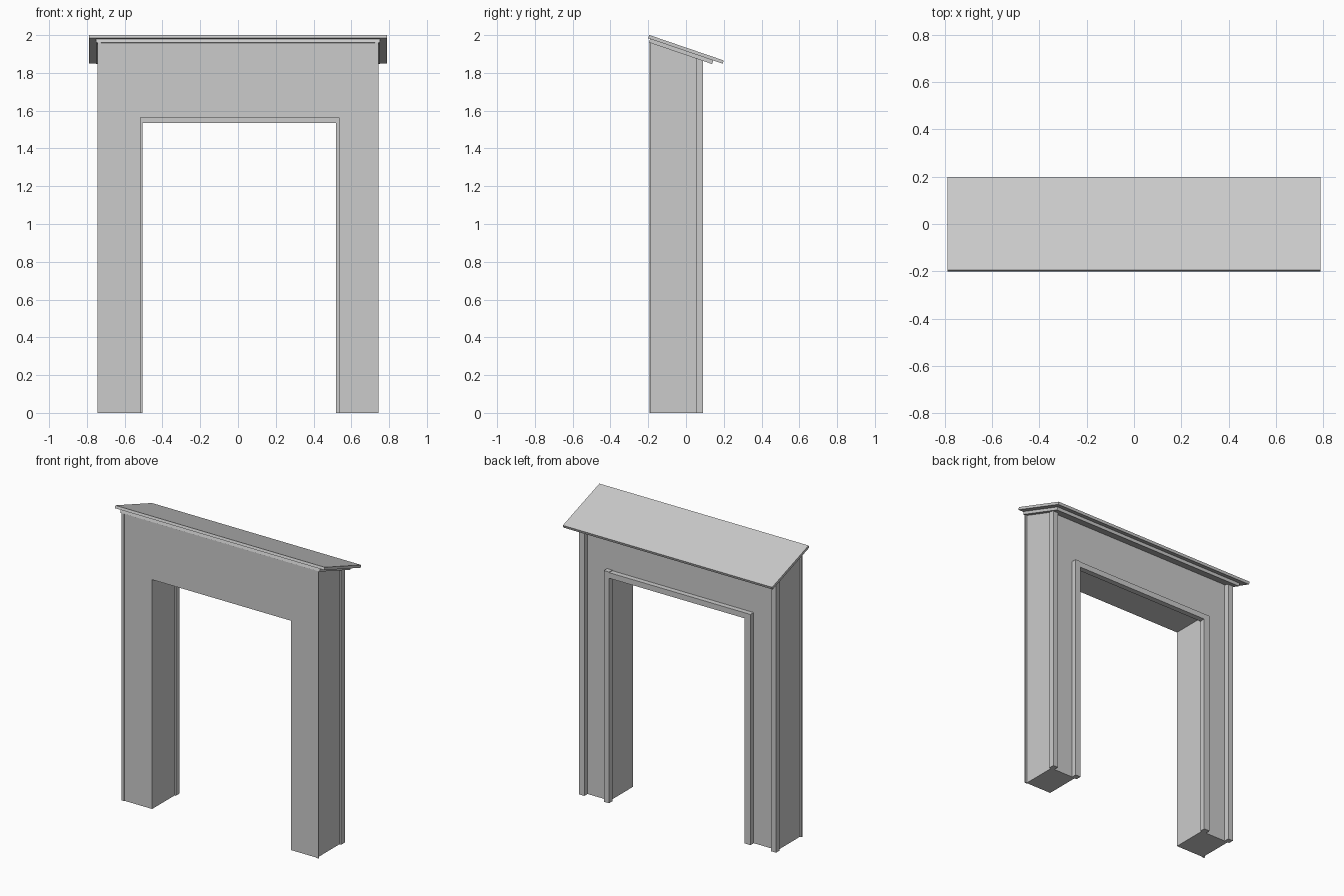
import bpy
import bmesh

cube = bpy.data.objects.get("Cube")
if cube:
    bpy.data.objects.remove(cube, do_unlink=True)

# Single painted grey for every part
grey = bpy.data.materials.new("plain grey")
grey.use_nodes = True
color = (0.6, 0.6, 0.6, 1)
grey.diffuse_color = color
grey.node_tree.nodes["Principled BSDF"].inputs["Base Color"].default_value = color

SLOPE = 0.342        # roof fall towards the back
WALL_TOP = 1.894     # height of the roof underside at y = 0


def roof_z(y):
    return WALL_TOP - SLOPE * y


def extrude(name, profile, axis, start, end, follow_roof=False):
    """Extrude a closed profile along x (points are y, z) or y (points are x, z)."""
    bm = bmesh.new()

    def ring(d):
        return [bm.verts.new((d, a, z) if axis == "x" else (a, d, z)) for a, z in profile]

    first, last = ring(start), ring(end)
    bm.faces.new(first)
    bm.faces.new(last[::-1])
    for i in range(len(first)):
        j = (i + 1) % len(first)
        bm.faces.new((first[j], first[i], last[i], last[j]))
    if follow_roof:
        for v in bm.verts:
            if v.co.z > 1.8:
                v.co.z = roof_z(v.co.y)
    bmesh.ops.recalc_face_normals(bm, faces=bm.faces[:])
    mesh = bpy.data.meshes.new(name)
    bm.to_mesh(mesh)
    bm.free()
    mesh.materials.append(grey)
    obj = bpy.data.objects.new(name, mesh)
    bpy.context.collection.objects.link(obj)
    return obj


def board(name, x0, x1, y0, y1, z0, z1, follow_roof=False):
    return extrude(name, [(x0, z0), (x1, z0), (x1, z1), (x0, z1)], "y", y0, y1, follow_roof)


# Wall with a doorway, its top cut to the roof slope
extrude("wall_frame", [(-0.73, 0), (-0.515, 0), (-0.515, 1.565), (0.535, 1.565),
                       (0.535, 0), (0.73, 0), (0.73, 1.9), (-0.73, 1.9)],
        "y", -0.19, 0.055, True)

# Corner boards, thin at the front and deep at the back
for side, s in (("left", 1), ("right", -1)):
    board(side + "_front_corner_strip", s * 0.725, s * 0.743, -0.194, -0.186, 0, 1.9, True)
    board(side + "_back_corner_board", s * 0.705, s * 0.743, 0.052, 0.09, 0, 1.9, True)

# Trim around the back of the doorway
board("left_door_trim", 0.518, 0.558, 0.052, 0.09, 0, 1.578)
board("right_door_trim", -0.55, -0.506, 0.052, 0.09, 0, 1.536)
board("top_door_trim", -0.55, 0.518, 0.052, 0.09, 1.536, 1.574)


# Sloping roof layers with square-cut ends
def roof_layer(name, half_width, front, back, lift, thick):
    low = [(y, roof_z(y) + lift) for y in (front, back)]
    nx, nz = 0.324 * thick, 0.946 * thick
    profile = [low[0], low[1], (low[1][0] + nx, low[1][1] + nz), (low[0][0] + nx, low[0][1] + nz)]
    extrude(name, profile, "x", -half_width, half_width)


roof_layer("roof_batten", 0.753, -0.196, 0.138, 0, 0.02)
roof_layer("roof_slab", 0.79, -0.2, 0.194, 0.021, 0.018)
